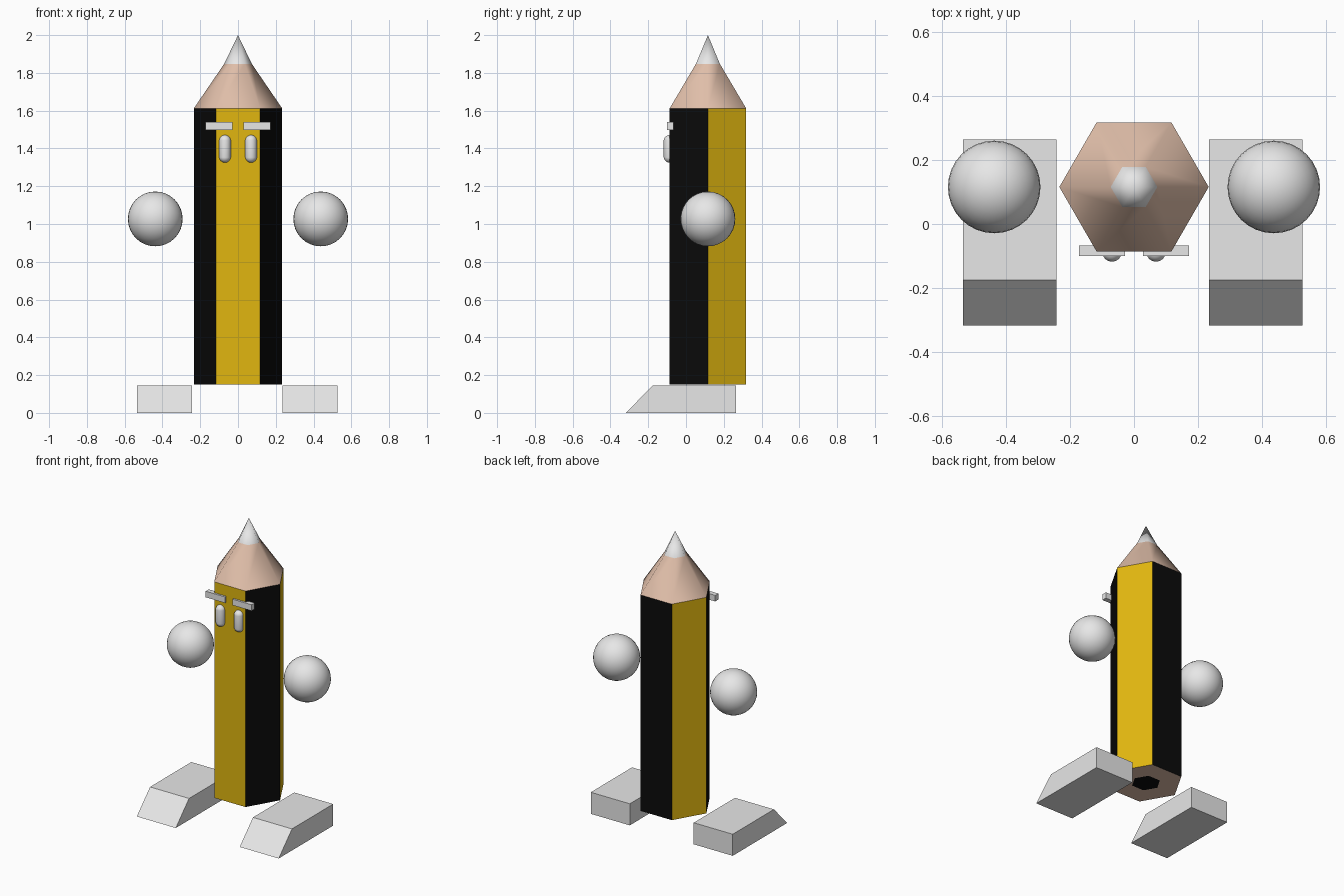
import bpy, bmesh, math
from mathutils import Matrix, Vector

if "Cube" in bpy.data.objects:
    bpy.data.objects.remove(bpy.data.objects["Cube"])

CY = 0.116      # body axis in y
R = 0.234       # hexagon corner radius


def material(name, color):
    m = bpy.data.materials.new(name)
    m.diffuse_color = (*color, 1)
    m.use_nodes = True
    m.node_tree.nodes["Principled BSDF"].inputs["Base Color"].default_value = m.diffuse_color
    return m


YELLOW = material("yellow paint", (0.75, 0.47, 0.005))
BLACK = material("black paint", (0.003, 0.003, 0.003))
WOOD = material("pale wood", (0.75, 0.52, 0.40))
GREY = material("light grey", (0.8, 0.8, 0.8))


def finish(name, bm, mats, smooth=False):
    bmesh.ops.recalc_face_normals(bm, faces=bm.faces)
    for f in bm.faces:
        f.smooth = smooth
    mesh = bpy.data.meshes.new(name)
    bm.to_mesh(mesh)
    bm.free()
    for m in mats:
        mesh.materials.append(m)
    ob = bpy.data.objects.new(name, mesh)
    bpy.context.collection.objects.link(ob)
    return ob


def hex_ring(bm, r, z):
    return [bm.verts.new((r * math.cos(k * math.pi / 3), CY + r * math.sin(k * math.pi / 3), z))
            for k in range(6)]


def bridge(bm, a, b):
    for k in range(6):
        bm.faces.new((a[k], a[(k + 1) % 6], b[(k + 1) % 6], b[k]))


# Hexagonal body: alternating stripes, wood end with a dark core
bm = bmesh.new()
low, high = hex_ring(bm, R, 0.15), hex_ring(bm, R, 1.612)
bridge(bm, low, high)
bottom = bm.faces.new(low[::-1])
bmesh.ops.recalc_face_normals(bm, faces=bm.faces)
bm.normal_update()
bmesh.ops.inset_individual(bm, faces=[bottom], thickness=(R - 0.07) * math.cos(math.pi / 6))
for f in bm.faces:
    n = f.normal
    if abs(n.z) > 0.5:
        c = f.calc_center_median()
        f.material_index = 1 if math.hypot(c.x, c.y - CY) < 0.02 else 2
    else:
        # every second side, starting at the front, is yellow
        side = round((math.atan2(n.y, n.x) + math.pi / 2) / (math.pi / 3))
        f.material_index = side % 2
finish("body", bm, [YELLOW, BLACK, WOOD])

# Sharpened wood
bm = bmesh.new()
bridge(bm, hex_ring(bm, R, 1.612), hex_ring(bm, 0.073, 1.848))
finish("sharpened_wood", bm, [WOOD], True)

# Pointed tip
bm = bmesh.new()
ring = hex_ring(bm, 0.073, 1.848)
apex = bm.verts.new((0, CY, 2.0))
for k in range(6):
    bm.faces.new((ring[k], ring[(k + 1) % 6], apex))
finish("tip", bm, [GREY], True)


def box(name, lo, hi):
    lo, hi = Vector(lo), Vector(hi)
    bm = bmesh.new()
    bmesh.ops.create_cube(bm, size=1, matrix=Matrix.Translation((lo + hi) / 2)
                          @ Matrix.Diagonal((*(hi - lo), 1)))
    finish(name, bm, [GREY])


for side, s in (("left", -1), ("right", 1)):
    # Floating ball hand
    bm = bmesh.new()
    bmesh.ops.create_uvsphere(bm, u_segments=32, v_segments=16, radius=0.145,
                              matrix=Matrix.Translation((s * 0.438, CY, 1.027)))
    finish(side + "_hand", bm, [GREY], True)

    # Capsule eye: a sphere pulled apart at its middle
    bm = bmesh.new()
    bmesh.ops.create_uvsphere(bm, u_segments=24, v_segments=15, radius=0.031)
    for v in bm.verts:
        v.co.z += math.copysign(0.042, v.co.z)
    bmesh.ops.translate(bm, verts=bm.verts, vec=(s * 0.069, -0.087, 1.398))
    finish(side + "_eye", bm, [GREY], True)

    # Eyebrow bar
    cx = s * 0.1
    box(side + "_eyebrow", (cx - 0.072, -0.1, 1.498), (cx + 0.072, -0.067, 1.539))

    # Foot: side profile with sloping toe, extruded across x
    x = s * 0.3855 - 0.004
    bm = bmesh.new()
    profile = [(-0.318, 0), (0.265, 0), (0.265, 0.146), (-0.176, 0.146)]
    face = bm.faces.new([bm.verts.new((x - 0.146, y, z)) for y, z in profile])
    ext = bmesh.ops.extrude_face_region(bm, geom=[face])["geom"]
    bmesh.ops.translate(bm, vec=(0.292, 0, 0),
                        verts=[g for g in ext if isinstance(g, bmesh.types.BMVert)])
    finish(side + "_foot", bm, [GREY])
